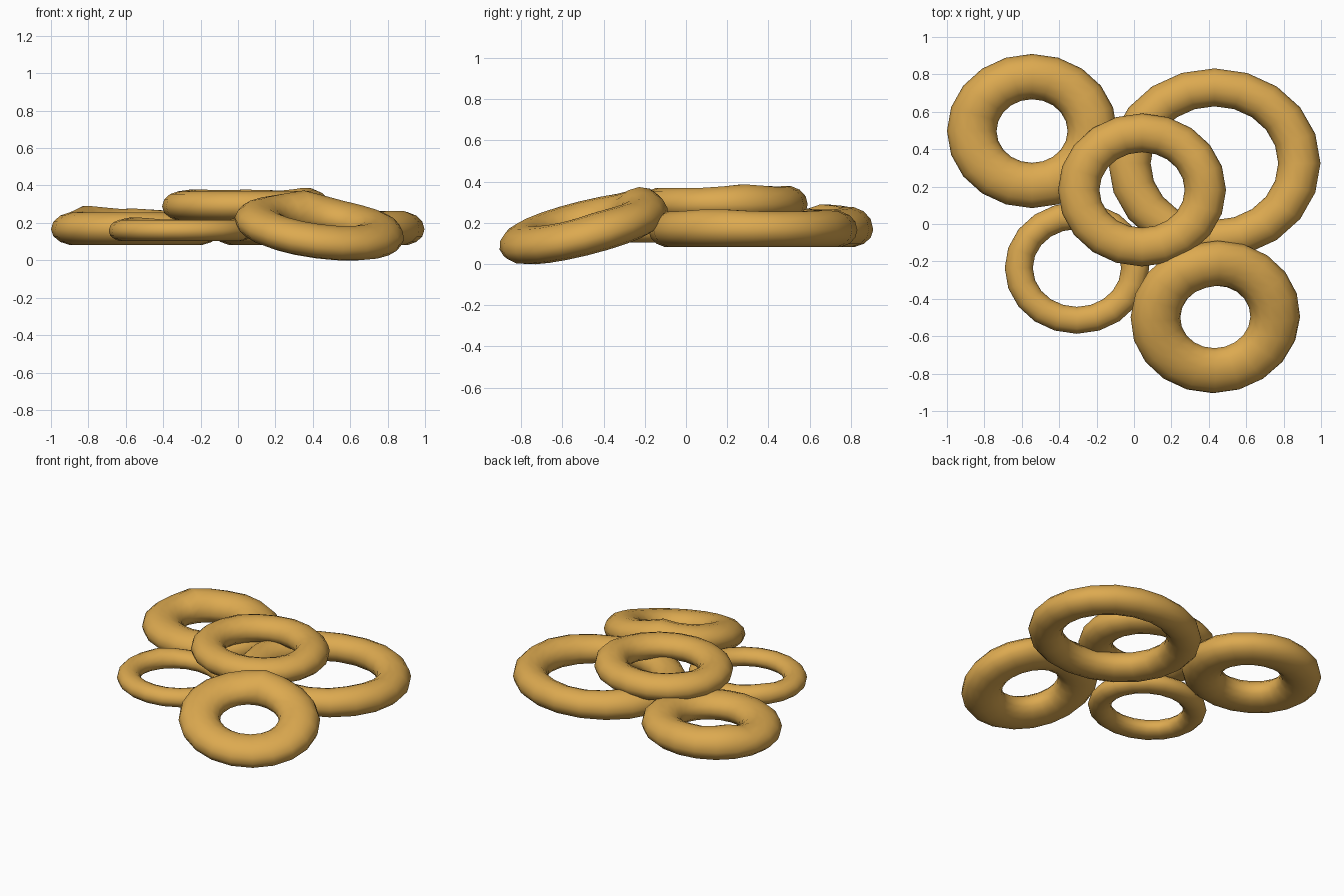
import bpy, bmesh, math
from mathutils import Euler, Vector

if "Cube" in bpy.data.objects:
    bpy.data.objects.remove(bpy.data.objects["Cube"])

mat = bpy.data.materials.new("golden_dough")
mat.diffuse_color = (0.72, 0.40, 0.08, 1)
mat.use_nodes = True
mat.node_tree.nodes["Principled BSDF"].inputs["Base Color"].default_value = mat.diffuse_color

MAJOR, MINOR = 20, 14


def donut(name, centre, outer, inner, half_h, lumps, tilt=(0, 0)):
    """Slightly oval ring; lumps = (angle, width, height) of raised glaze on its top."""
    rot = Euler((math.radians(tilt[0]), math.radians(tilt[1]), 0)).to_matrix()
    bm = bmesh.new()
    rings = []
    for i in range(MAJOR):
        a = 2 * math.pi * i / MAJOR
        lift = 0.006
        for ang, width, height in lumps:
            d = (math.degrees(a) - ang + 180) % 360 - 180
            lift += height * math.exp(-(d / width) ** 2)
        ring = []
        for j in range(MINOR):
            b = 2 * math.pi * j / MINOR
            t = (1 + math.cos(b)) / 2
            rx = inner[0] + (outer[0] - inner[0]) * t
            ry = inner[1] + (outer[1] - inner[1]) * t
            z = half_h * math.sin(b) + lift * max(0, math.sin(b)) ** 0.8
            p = rot @ Vector((rx * math.cos(a), ry * math.sin(a), z))
            ring.append(bm.verts.new(p + Vector(centre)))
        rings.append(ring)
    for i in range(MAJOR):
        r, s = rings[i], rings[(i + 1) % MAJOR]
        for j in range(MINOR):
            k = (j + 1) % MINOR
            bm.faces.new((r[j], s[j], s[k], r[k])).smooth = True
    bmesh.ops.recalc_face_normals(bm, faces=bm.faces)
    me = bpy.data.meshes.new(name)
    bm.to_mesh(me)
    bm.free()
    me.materials.append(mat)
    ob = bpy.data.objects.new(name, me)
    bpy.context.collection.objects.link(ob)
    return ob


# Flat rings of the lower layer
donut("back_left_donut", (-0.545, 0.497, 0.166), (0.455, 0.412), (0.19, 0.17), 0.087,
      [(140, 18, 0.032), (95, 35, 0.02), (15, 25, 0.012)])
donut("back_right_donut", (0.43, 0.325, 0.165), (0.567, 0.507), (0.341, 0.304), 0.085,
      [(-27, 22, 0.012), (140, 18, 0.012), (60, 20, 0.006)])
donut("front_left_donut", (-0.305, -0.235, 0.157), (0.386, 0.352), (0.236, 0.208), 0.055,
      [(140, 20, 0.014), (15, 20, 0.006)])

# Ring resting on top of the pile
donut("top_donut", (0.043, 0.182, 0.288), (0.449, 0.409), (0.228, 0.202), 0.077,
      [(20, 22, 0.018), (140, 18, 0.01), (90, 30, 0.009)])

# Ring leaning against the pile at the front
donut("leaning_donut", (0.435, -0.497, 0.17), (0.457, 0.42), (0.189, 0.172), 0.087,
      [(107, 18, 0.03), (20, 25, 0.01)], tilt=(14, 7.5))
